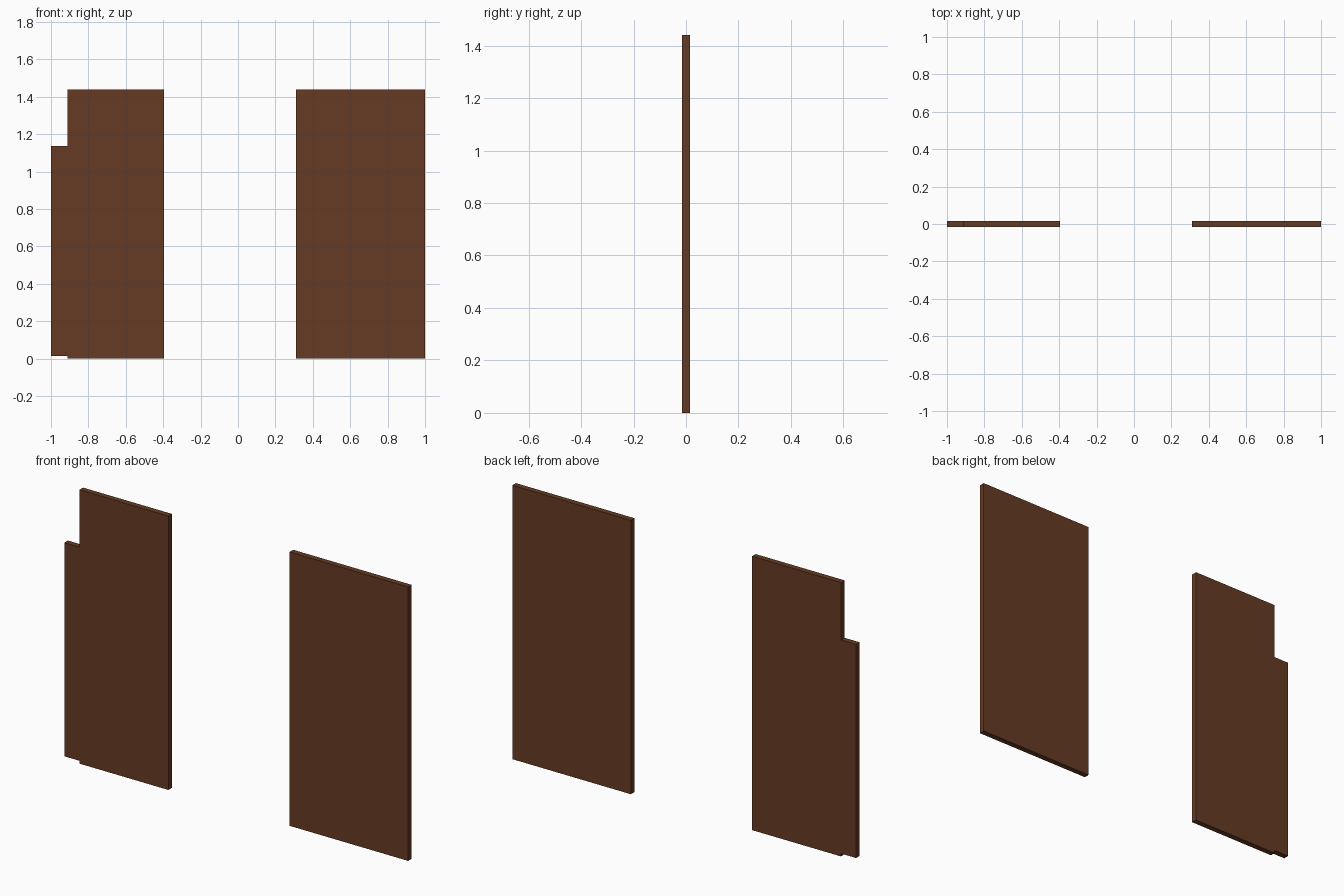
import bpy

if "Cube" in bpy.data.objects:
    bpy.data.objects.remove(bpy.data.objects["Cube"])

# Dark brown wood, shared by all panels
wood = bpy.data.materials.new("dark brown wood")
wood.diffuse_color = (0.133, 0.043, 0.017, 1)
wood.use_nodes = True
wood.node_tree.nodes["Principled BSDF"].inputs["Base Color"].default_value = wood.diffuse_color


def panel(name, x0, x1, z0, z1, t=0.03):
    """Flat upright board centred on y = 0."""
    bpy.ops.mesh.primitive_cube_add(size=1, location=((x0 + x1) / 2, 0, (z0 + z1) / 2))
    ob = bpy.context.object
    ob.name = name
    ob.scale = (x1 - x0, t, z1 - z0)
    bpy.ops.object.transform_apply(location=False, rotation=False, scale=True)
    ob.data.materials.append(wood)


# Two tall boards, and a shorter one slotted into the left board
panel("left_panel", -0.912, -0.395, 0, 1.44)
panel("right_panel", 0.31, 1.0, 0, 1.44)
panel("short_side_panel", -1.0, -0.9, 0.015, 1.138, 0.0298)
